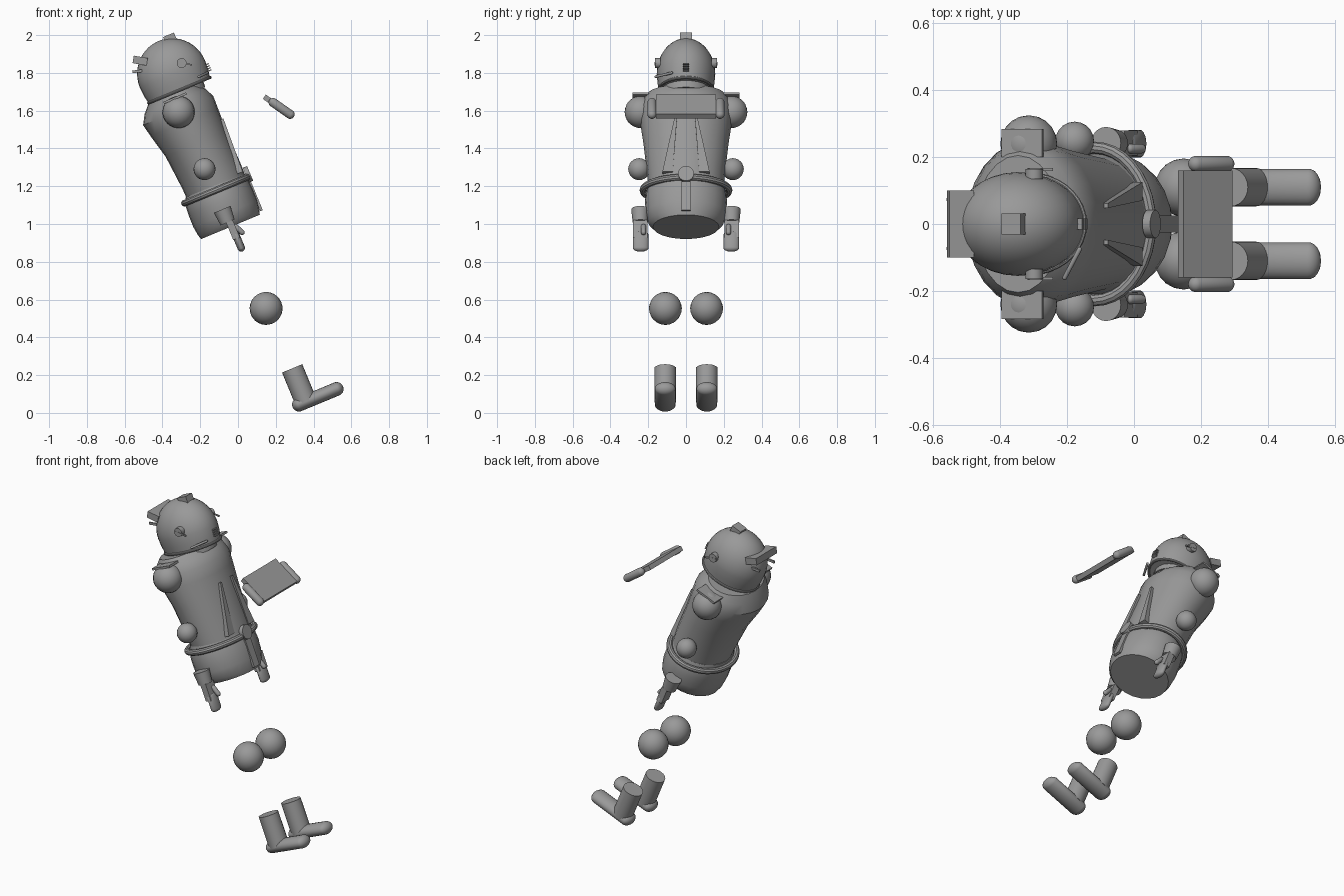
import bpy, bmesh, math
from mathutils import Matrix, Vector

if "Cube" in bpy.data.objects:
    bpy.data.objects.remove(bpy.data.objects["Cube"])

# Whole figure leans back: parts are built upright, then tilted about y
TILT = Matrix.Rotation(-math.radians(22.5), 4, 'Y') @ Matrix.Translation((0.36, 0, 0))
WORLD = Matrix.Identity(4)

grey = bpy.data.materials.new("plain_grey")
grey.diffuse_color = (0.32, 0.32, 0.32, 1)
grey.use_nodes = True
grey.node_tree.nodes["Principled BSDF"].inputs["Base Color"].default_value = grey.diffuse_color


def T(x, y, z):
    return Matrix.Translation((x, y, z))


def R(deg, axis):
    return Matrix.Rotation(math.radians(deg), 4, axis)


def S(x, y, z):
    return Matrix.Diagonal((x, y, z, 1))


def finish(name, bm, local, frame=TILT):
    bmesh.ops.transform(bm, matrix=frame @ local, verts=bm.verts)
    bmesh.ops.recalc_face_normals(bm, faces=bm.faces)
    me = bpy.data.meshes.new(name)
    bm.to_mesh(me)
    bm.free()
    ob = bpy.data.objects.new(name, me)
    bpy.context.collection.objects.link(ob)
    me.materials.append(grey)
    bpy.ops.object.select_all(action='DESELECT')
    ob.select_set(True)
    bpy.context.view_layer.objects.active = ob
    bpy.ops.object.shade_smooth_by_angle(angle=math.radians(35))
    return ob


def box(name, size, local, frame=TILT):
    bm = bmesh.new()
    bmesh.ops.create_cube(bm, size=1)
    return finish(name, bm, local @ S(*size), frame)


def ball(name, r, local):
    bm = bmesh.new()
    bmesh.ops.create_uvsphere(bm, u_segments=20, v_segments=14, radius=r)
    return finish(name, bm, local)


def cylinder(name, r1, r2, h, local, frame=TILT):
    bm = bmesh.new()
    bmesh.ops.create_cone(bm, cap_ends=True, segments=24, radius1=r1, radius2=r2, depth=h)
    return finish(name, bm, local, frame)


def capsule(name, r, length, local, frame=TILT):
    """Round-ended rod along z; length is between the end centres."""
    bm = bmesh.new()
    bmesh.ops.create_uvsphere(bm, u_segments=20, v_segments=11, radius=r)
    for v in bm.verts:
        v.co.z += math.copysign(length / 2, v.co.z)
    return finish(name, bm, local, frame)


def loft(name, rings, seg=24):
    """Stack of ellipses: (height, centre x, radius x, radius y)."""
    bm = bmesh.new()
    loops = []
    for z, cx, rx, ry in rings:
        loops.append([bm.verts.new((cx + rx * math.cos(k * math.tau / seg),
                                    ry * math.sin(k * math.tau / seg), z)) for k in range(seg)])
    for a, b in zip(loops, loops[1:]):
        for k in range(seg):
            n = (k + 1) % seg
            bm.faces.new((a[k], a[n], b[n], b[k]))
    bm.faces.new(loops[0][::-1])
    bm.faces.new(loops[-1])
    return finish(name, bm, WORLD)


def ring(name, rx, ry, r, local, seg=36, sides=10):
    bm = bmesh.new()
    v = []
    for i in range(seg):
        a = i * math.tau / seg
        v.append([bm.verts.new(((rx + r * math.cos(j * math.tau / sides)) * math.cos(a),
                                (ry + r * math.cos(j * math.tau / sides)) * math.sin(a),
                                r * math.sin(j * math.tau / sides))) for j in range(sides)])
    for i in range(seg):
        for j in range(sides):
            p, q = (i + 1) % seg, (j + 1) % sides
            bm.faces.new((v[i][j], v[p][j], v[p][q], v[i][q]))
    return finish(name, bm, local)


# Torso and hips
loft("torso", [(1.10, -0.01, 0.165, 0.195), (1.21, -0.01, 0.168, 0.205),
               (1.40, -0.02, 0.175, 0.225), (1.53, -0.034, 0.193, 0.243),
               (1.60, -0.04, 0.201, 0.247), (1.65, -0.037, 0.175, 0.232),
               (1.69, -0.035, 0.14, 0.205)])
loft("hips", [(0.925, -0.02, 0.168, 0.175), (0.95, -0.02, 0.176, 0.2),
              (1.0, -0.018, 0.184, 0.213), (1.07, -0.017, 0.184, 0.217),
              (1.12, -0.017, 0.18, 0.212), (1.16, -0.012, 0.168, 0.2)])
loft("neck", [(1.66, 0.0, 0.14, 0.13), (1.75, 0.005, 0.14, 0.13)])

# Belt with buckle and hanging strap
ring("belt", 0.18, 0.228, 0.018, T(-0.017, 0, 1.134))
cylinder("buckle", 0.042, 0.042, 0.025, T(0.172, 0, 1.147) @ R(90, 'Y'))
box("belt_strap", (0.014, 0.05, 0.165), T(0.165, 0, 1.024))

# Helmet: straight lower wall into a dome
dome = [(1.697, 0.006, 0.176, 0.144), (1.74, 0.006, 0.184, 0.151)]
for i in range(12):
    a = i / 11 * math.radians(86)
    dome.append((1.79 + 0.19 * math.sin(a), 0.006, 0.187 * math.cos(a), 0.155 * math.cos(a)))
loft("helmet", dome, 32)
ring("helmet_rim", 0.176, 0.145, 0.008, T(0.007, 0, 1.697))
box("helmet_top_block", (0.062, 0.062, 0.04), T(0.066, 0, 1.97))

# Blocks and prongs behind the helmet
box("rear_helmet_block", (0.075, 0.2, 0.04), T(-0.518, 0, 1.865) @ R(10, 'Y'), WORLD)
for s in (-1, 1):
    box("rear_prong", (0.085, 0.01, 0.014), T(-0.517, s * 0.073, 1.81) @ R(-6, 'Y'), WORLD)

# Mouth grille and microphone
for i in range(4):
    box("grille_slat", (0.03, 0.032, 0.006), T(0.19, 0, 1.732 + i * 0.012))
mic = Vector((0.044, 0.084, 0.02))
capsule("microphone_rod", 0.007, mic.length,
        T(-0.185, -0.118, 1.79) @ mic.to_track_quat('Z', 'Y').to_matrix().to_4x4(), WORLD)

for s in (-1, 1):
    # Ear discs with short rods
    cylinder("ear_disc", 0.026, 0.026, 0.03, T(0.073, s * 0.15, 1.825) @ R(90, 'X'))
    box("ear_rod", (0.075, 0.008, 0.008), T(-0.28, s * 0.163, 1.848) @ R(8, 'Y'), WORLD)

    # Arms: shoulder, plate, elbow, cuff, hand
    ball("shoulder", 0.085, T(-0.041, s * 0.24, 1.592))
    box("shoulder_plate", (0.13, 0.085, 0.012), T(-0.03, s * 0.242, 1.667))
    ball("elbow", 0.058, T(-0.03, s * 0.248, 1.26))
    cylinder("cuff", 0.04, 0.048, 0.075, T(-0.025, s * 0.242, 0.99))
    box("palm", (0.038, 0.075, 0.1), T(-0.014, s * 0.242, 0.905))
    capsule("fingers", 0.02, 0.075, T(-0.01, s * 0.24, 0.838) @ S(1, 2.1, 1))
    capsule("thumb", 0.014, 0.045, T(0.016, s * 0.225, 0.895) @ R(-25, 'Y'))

    # Legs: knee, shin, boot
    ball("knee", 0.087, T(-0.011, s * 0.109, 0.454))
    cylinder("shin", 0.058, 0.058, 0.19, T(-0.005, s * 0.11, 0.013))
    capsule("boot", 0.037, 0.215, T(0.063, s * 0.11, -0.083) @ S(1, 1.5, 1) @ R(90, 'Y'))

    # Tapered chest strip, narrow at the top
    bm = bmesh.new()
    bmesh.ops.create_cube(bm, size=1)
    for v in bm.verts:
        up, side = v.co.z > 0, v.co.y > 0
        y = (0.062 if side else 0.048) if up else (0.125 if side else 0.07)
        x = (0.15 if up else 0.137) + v.co.x * 0.03
        v.co = (x, s * y, 1.47 if up else 1.17)
    finish("chest_strip", bm, WORLD)

    # Side grips of the floating board
    capsule("board_grip", 0.024, 0.11, T(0.231, s * 0.18, 1.612) @ R(125, 'Y'), WORLD)

# Floating board
box("board", (0.18, 0.32, 0.028), T(0.213, 0, 1.622) @ R(35, 'Y'), WORLD)
